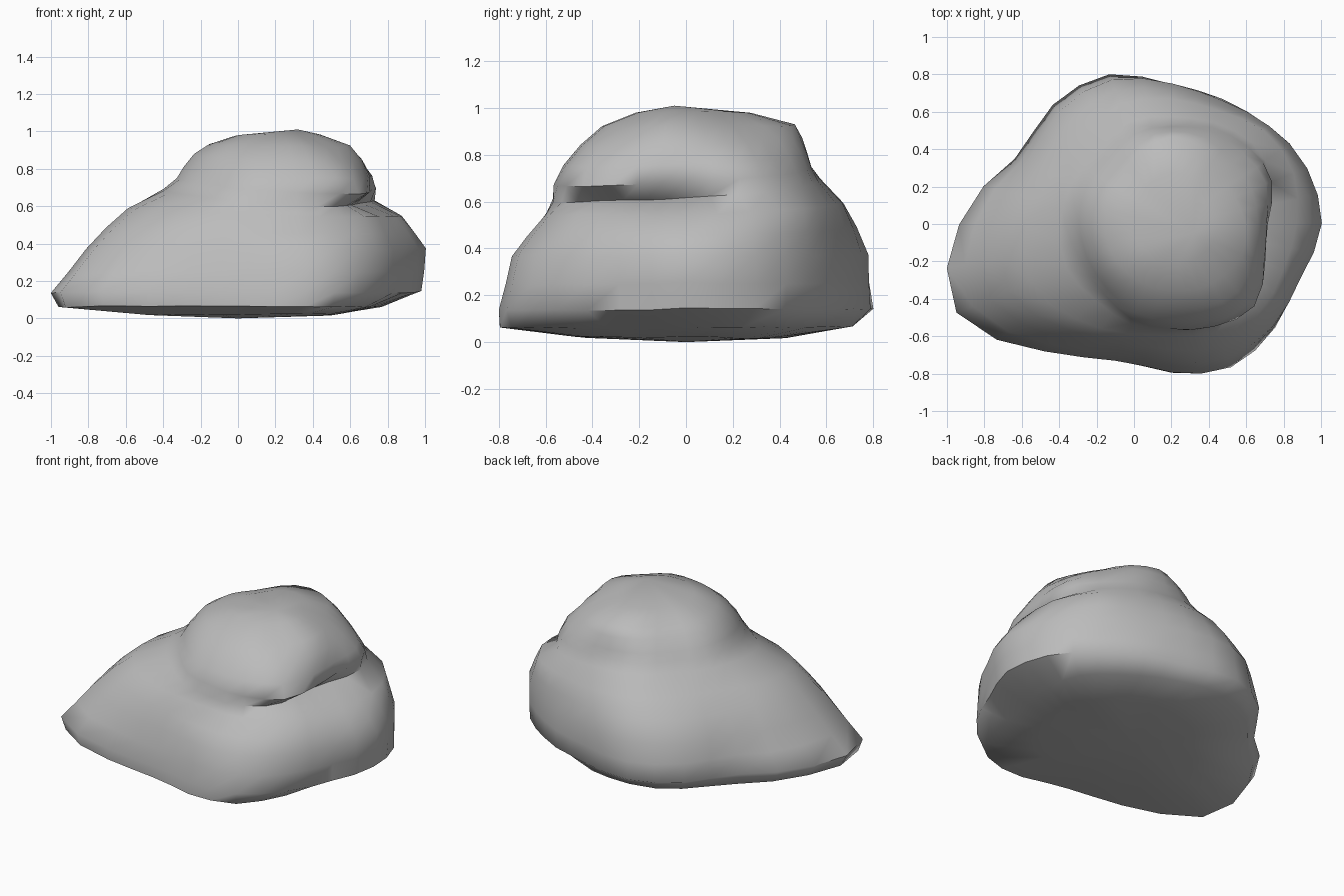
import bpy, bmesh, math
from mathutils import Vector, noise

if "Cube" in bpy.data.objects:
    bpy.data.objects.remove(bpy.data.objects["Cube"], do_unlink=True)

# Outlines of the boulder: radii in hundredths, anticlockwise from +x
SOLE = [57, 60, 62, 62, 68, 77, 83, 87, 109, 122, 95, 79, 79, 81, 68, 56]
SKIRT = [78, 78, 74, 72, 75, 87, 90, 91, 114, 125, 96, 79, 79, 83, 78, 74]
SHOULDER = [80, 79, 74, 71, 75, 83, 85, 84, 97, 105, 86, 73, 73, 78, 77, 75]
LEDGE = [67, 71, 70, 66, 67, 70, 67, 68, 77, 82, 72, 63, 59, 63, 66, 65]
RIM = [54, 59, 58, 56, 53, 55, 51, 53, 53, 52, 52, 55, 56, 60, 65, 57]
CROWN = [40, 37, 36, 43, 46, 42, 36, 36, 36, 36, 35, 35, 36, 38, 39, 41]
CENTRE_X = 0.2
SIDES = 32


def radius(shape, turn):
    """Smooth closed curve through the radii of an outline."""
    n = len(shape)
    i = int(turn * n)
    t = turn * n - i
    a, b, c, d = (shape[(i + k) % n] / 100 for k in (-1, 0, 1, 2))
    return b + t * (c - a + t * (2*a - 5*b + 4*c - d + t * (3*(b - c) + d - a))) / 2


def ring(bm, z, tilt, lower, upper, blend=0.0, scale=1.0, notch=0.0):
    """One loop of the boulder; tilt makes it rise to the back and the low end."""
    verts = []
    for s in range(SIDES):
        turn = s / SIDES
        angle = turn * math.tau
        r = radius(lower, turn) * (1 - blend) + radius(upper, turn) * blend
        r *= scale - notch * max(0, math.cos(angle + 0.35)) ** 4
        x, y = r * math.cos(angle), r * math.sin(angle)
        p = Vector((CENTRE_X + x, y, z + tilt * (y - x)))
        p += noise.noise_vector(p * 4) * 0.01
        verts.append(bm.verts.new(p))
    return verts


bm = bmesh.new()
rings = [
    # underside and weathered base
    ring(bm, 0.02, 0, SOLE, SOLE, scale=0.6),
    ring(bm, 0.065, 0, SOLE, SOLE),
    ring(bm, 0.14, 0, SKIRT, SKIRT),
    ring(bm, 0.25, 0, SKIRT, SHOULDER, 0.5),
    ring(bm, 0.37, 0, SHOULDER, SHOULDER),
    ring(bm, 0.47, 0.02, SHOULDER, LEDGE, 0.45),
    ring(bm, 0.57, 0.03, LEDGE, LEDGE),
    # crease under the cap, deepest on one side
    ring(bm, 0.65, 0.07, RIM, LEDGE, 0.28, notch=0.26),
    # rounded cap
    ring(bm, 0.715, 0.06, RIM, RIM, notch=0.05),
    ring(bm, 0.78, 0.04, RIM, CROWN, 0.2),
    ring(bm, 0.86, 0.03, RIM, CROWN, 0.55),
    ring(bm, 0.925, 0.01, CROWN, CROWN),
    ring(bm, 0.98, 0, CROWN, CROWN, scale=0.6),
]
for low, high in zip(rings, rings[1:]):
    for i in range(SIDES):
        j = (i + 1) % SIDES
        bm.faces.new((low[i], low[j], high[j], high[i]))

# close the underside and the top
for loop, tip_at in ((rings[0], (0, 0, 0)), (rings[-1], (0.32, -0.05, 1.01))):
    tip = bm.verts.new(tip_at)
    for i in range(SIDES):
        bm.faces.new((loop[i], loop[(i + 1) % SIDES], tip))
bmesh.ops.recalc_face_normals(bm, faces=bm.faces)

mesh = bpy.data.meshes.new("boulder")
bm.to_mesh(mesh)
bm.free()
boulder = bpy.data.objects.new("boulder", mesh)
bpy.context.collection.objects.link(boulder)

# plain stone colour
stone = bpy.data.materials.new("grey stone")
stone.use_nodes = True
colour = (0.5, 0.5, 0.5, 1)
stone.diffuse_color = colour
stone.node_tree.nodes["Principled BSDF"].inputs["Base Color"].default_value = colour
mesh.materials.append(stone)

bpy.context.view_layer.objects.active = boulder
boulder.select_set(True)
bpy.ops.object.shade_smooth_by_angle(angle=math.radians(60))
